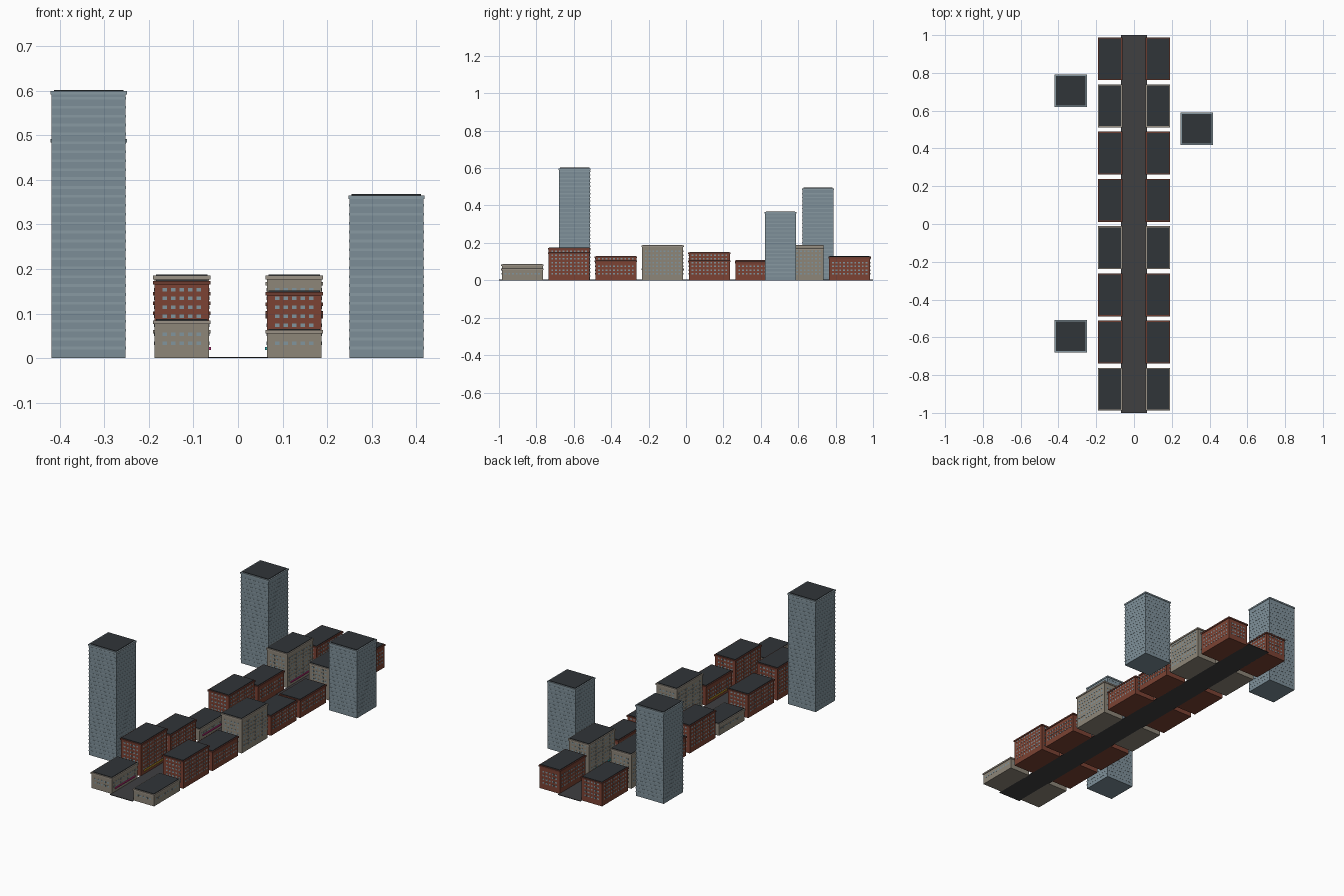
import bpy, bmesh
from mathutils import Matrix, Vector

if "Cube" in bpy.data.objects:
    bpy.data.objects.remove(bpy.data.objects["Cube"])


def material(name, r, g, b):
    m = bpy.data.materials.new(name)
    m.diffuse_color = (r, g, b, 1)
    m.use_nodes = True
    m.node_tree.nodes["Principled BSDF"].inputs["Base Color"].default_value = m.diffuse_color
    return m


BRICK = material("brick", 0.20, 0.055, 0.033)
STONE = material("stone", 0.27, 0.24, 0.19)
BRICK_TRIM = material("brick trim", 0.15, 0.045, 0.03)
STONE_TRIM = material("stone trim", 0.33, 0.29, 0.24)
GLASS = material("window glass", 0.22, 0.30, 0.34)
TOWER = material("tower glass", 0.20, 0.27, 0.31)
TOWER_TRIM = material("tower trim", 0.25, 0.32, 0.36)
ROOF = material("roof", 0.03, 0.035, 0.04)
ROAD = material("asphalt", 0.05, 0.05, 0.053)
SIGNS = [material("magenta sign", 0.5, 0.03, 0.2),
         material("yellow sign", 0.6, 0.4, 0.03),
         material("teal sign", 0.03, 0.4, 0.42)]


def boxes(name, items, mat):
    """One object from boxes given as (centre xyz, size xyz)."""
    bm = bmesh.new()
    for c, s in items:
        bmesh.ops.create_cube(bm, size=1,
                              matrix=Matrix.Translation(c) @ Matrix.Diagonal(Vector((*s, 1))))
    me = bpy.data.meshes.new(name)
    bm.to_mesh(me)
    bm.free()
    me.materials.append(mat)
    ob = bpy.data.objects.new(name, me)
    bpy.context.collection.objects.link(ob)
    return ob


def slab(x, y, z0, z1, w, d):
    return ((x, y, (z0 + z1) / 2), (w, d, z1 - z0))


W, D = 0.122, 0.220      # building footprint
FLOOR = 0.02


def building(side, i, h, stone):
    x, y = side * 0.126, -0.875 + 0.25 * i
    tag = f"{'right' if side > 0 else 'left'}_{i + 1}"
    body, trim = (STONE, STONE_TRIM) if stone else (BRICK, BRICK_TRIM)
    boxes("building_" + tag, [slab(x, y, 0, h - 0.006, W, D)], body)
    boxes("cornice_" + tag, [slab(x, y, h - 0.011, h - 0.003, W + 0.007, D + 0.007)], trim)
    boxes("roof_" + tag, [slab(x, y, h - 0.005, h, W - 0.006, D - 0.006)], ROOF)
    # window grid on all four walls
    wins = []
    z = 0.034
    while z < h - 0.014:
        for s in (-1, 1):
            for k in range(5):
                wins.append(((x + (k - 2) * 0.019, y + s * D / 2, z), (0.010, 0.002, 0.008)))
            for k in range(10):
                wins.append(((x + s * W / 2, y + (k - 4.5) * 0.02, z), (0.002, 0.010, 0.008)))
        z += FLOOR
    boxes("windows_" + tag, wins, GLASS)
    # coloured shop sign facing the street
    if (i % 3 != 2) if side < 0 else (i % 3 != 1):
        boxes("shop_sign_" + tag, [slab(side * 0.064, y, 0.018, 0.025, 0.006, 0.17)],
              SIGNS[(i if side < 0 else i + 2) % 3])


# street
boxes("street", [slab(0, 0, 0, 0.003, 0.135, 2.0)], ROAD)

# two rows of buildings
LEFT = [0.088, 0.176, 0.13, 0.066, 0.152, 0.108, 0.188, 0.13]
RIGHT = [0.066, 0.152, 0.108, 0.188, 0.109, 0.10, 0.174, 0.128]
for side, heights in ((-1, LEFT), (1, RIGHT)):
    for i, h in enumerate(heights):
        building(side, i, h, i % 3 == 0 and i != 0 or i == 0)

# glass towers behind the rows
for n, (x, y, h) in enumerate([(-0.335, -0.595, 0.602), (-0.335, 0.705, 0.495),
                               (0.333, 0.505, 0.368)]):
    boxes(f"tower_{n + 1}", [slab(x, y, 0, h - 0.005, 0.166, 0.166)], TOWER)
    boxes(f"tower_cap_{n + 1}", [slab(x, y, h - 0.011, h - 0.003, 0.171, 0.171)], TOWER_TRIM)
    boxes(f"tower_roof_{n + 1}", [slab(x, y, h - 0.005, h, 0.156, 0.156)], ROOF)
    bands = [slab(x, y, 0.02 * k, 0.02 * k + 0.006, 0.1675, 0.1675)
             for k in range(1, int((h - 0.02) / 0.02) + 1)]
    boxes(f"tower_bands_{n + 1}", bands, TOWER_TRIM)
